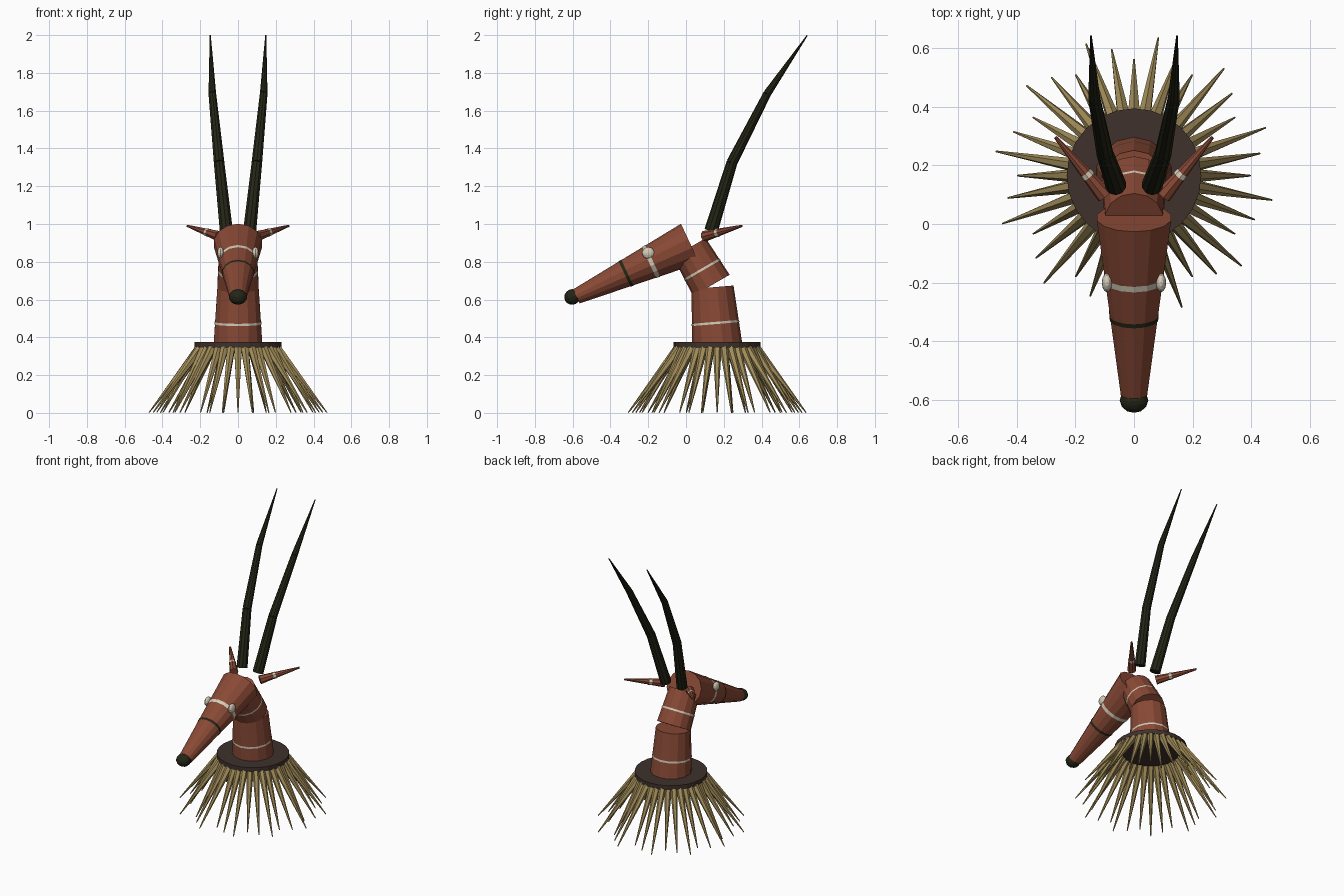
import bpy, bmesh, math
from mathutils import Vector, Matrix

if "Cube" in bpy.data.objects:
    bpy.data.objects.remove(bpy.data.objects["Cube"])


def material(name, rgb):
    m = bpy.data.materials.new(name)
    m.diffuse_color = (*rgb, 1)
    m.use_nodes = True
    m.node_tree.nodes["Principled BSDF"].inputs["Base Color"].default_value = m.diffuse_color
    return m


RED = material("red_brown_wood", (0.25, 0.067, 0.036))
DARK = material("blackened_wood", (0.018, 0.019, 0.008))
STRAW = material("straw", (0.36, 0.265, 0.10))
PLATE = material("dark_brown_base", (0.050, 0.031, 0.025))
CREAM = material("cream_paint", (0.66, 0.60, 0.48))


def finish(name, bm, mat):
    me = bpy.data.meshes.new(name)
    bm.to_mesh(me)
    bm.free()
    me.materials.append(mat)
    ob = bpy.data.objects.new(name, me)
    bpy.context.collection.objects.link(ob)
    return ob


def add_cone(bm, p0, p1, r0, r1, sides=14, wide=1.0, caps=True):
    """Tapered cylinder from p0 to p1; wide stretches it along x."""
    p0, p1 = Vector(p0), Vector(p1)
    z = (p1 - p0).normalized()
    y = z.cross(Vector((1, 0, 0))).normalized()
    x = y.cross(z)
    rot = Matrix((x, y, z)).transposed().to_4x4()
    mat = (Matrix.Translation((p0 + p1) / 2) @ rot
           @ Matrix.Diagonal((wide, 1, 1, 1)))
    bmesh.ops.create_cone(bm, cap_ends=caps, segments=sides, radius1=r0,
                          radius2=r1, depth=(p1 - p0).length, matrix=mat)


def cone(name, p0, p1, r0, r1, mat, **kw):
    bm = bmesh.new()
    add_cone(bm, p0, p1, r0, r1, **kw)
    return finish(name, bm, mat)


def band(name, spec, t, width, mat, **kw):
    """Thin painted ring round a cone, at fraction t of its length."""
    p0, p1, r0, r1 = Vector(spec[0]), Vector(spec[1]), spec[2], spec[3]
    h = width / 2 / (p1 - p0).length
    a, b = t - h, t + h
    lift = 0.002
    return cone(name, p0.lerp(p1, a), p0.lerp(p1, b), r0 + (r1 - r0) * a + lift,
                r0 + (r1 - r0) * b + lift, mat, caps=False, **kw)


def ball(name, loc, size, mat, tilt=0.0):
    bm = bmesh.new()
    bmesh.ops.create_uvsphere(
        bm, u_segments=12, v_segments=8, radius=1,
        matrix=Matrix.Translation(loc) @ Matrix.Rotation(tilt, 4, 'X')
        @ Matrix.Diagonal((*size, 1)))
    return finish(name, bm, mat)


# Base plate
CY = 0.165
cone("base_plate", (0, CY, 0.345), (0, CY, 0.375), 0.23, 0.23, PLATE, sides=24)

# Straw fringe: three repeating spreads
bm = bmesh.new()
for i in range(36):
    a = math.radians(i * 10)
    r = (0.397, 0.437, 0.478)[i % 3]
    c, s = math.cos(a), math.sin(a)
    add_cone(bm, (0.2 * c, CY + 0.2 * s, 0.357), (r * c, CY + r * s, 0.002),
             0.024, 0.003, sides=6)
finish("straw_fringe", bm, STRAW)

# Neck in two sections, each with a painted ring
lower = ((0, 0.165, 0.365), (0, 0.14, 0.665), 0.132, 0.112)
upper = ((0, 0.134, 0.675), (0, 0.018, 0.875), 0.112, 0.10)
cone("lower_neck", *lower, RED)
band("lower_neck_ring", lower, 0.37, 0.012, CREAM)
cone("upper_neck", *upper, RED)
band("upper_neck_ring", upper, 0.42, 0.012, CREAM)

# Head, muzzle rings and nose
head = ((0, 0.022, 0.897), (0, -0.58, 0.617), 0.115, 0.041)
cone("head", *head, RED, wide=1.13)
band("brow_ring", head, 0.345, 0.022, CREAM, wide=1.13)
band("muzzle_ring", head, 0.565, 0.016, DARK, wide=1.13)
ball("nose", (0, -0.602, 0.614), (0.049, 0.043, 0.041), DARK, math.radians(25))

# Paired eyes, ears and horns
for side, s in (("left", 1), ("right", -1)):
    ball(side + "_eye", (s * 0.092, -0.2, 0.847), (0.018, 0.033, 0.031), CREAM)

    ear = ((s * 0.10, 0.097, 0.935), (s * 0.268, 0.296, 0.99), 0.029, 0.006)
    cone(side + "_ear", *ear, RED, sides=8)
    band(side + "_ear_ring", ear, 0.36, 0.018, CREAM, sides=8)

    path = [(s * 0.062, 0.133, 0.965), (s * 0.1, 0.243, 1.325),
            (s * 0.136, 0.43, 1.69), (s * 0.147, 0.642, 1.999)]
    radii = [0.036, 0.029, 0.021, 0.003]
    bm = bmesh.new()
    for k in range(3):
        add_cone(bm, path[k], path[k + 1], radii[k], radii[k + 1], sides=10)
    finish(side + "_horn", bm, DARK)
